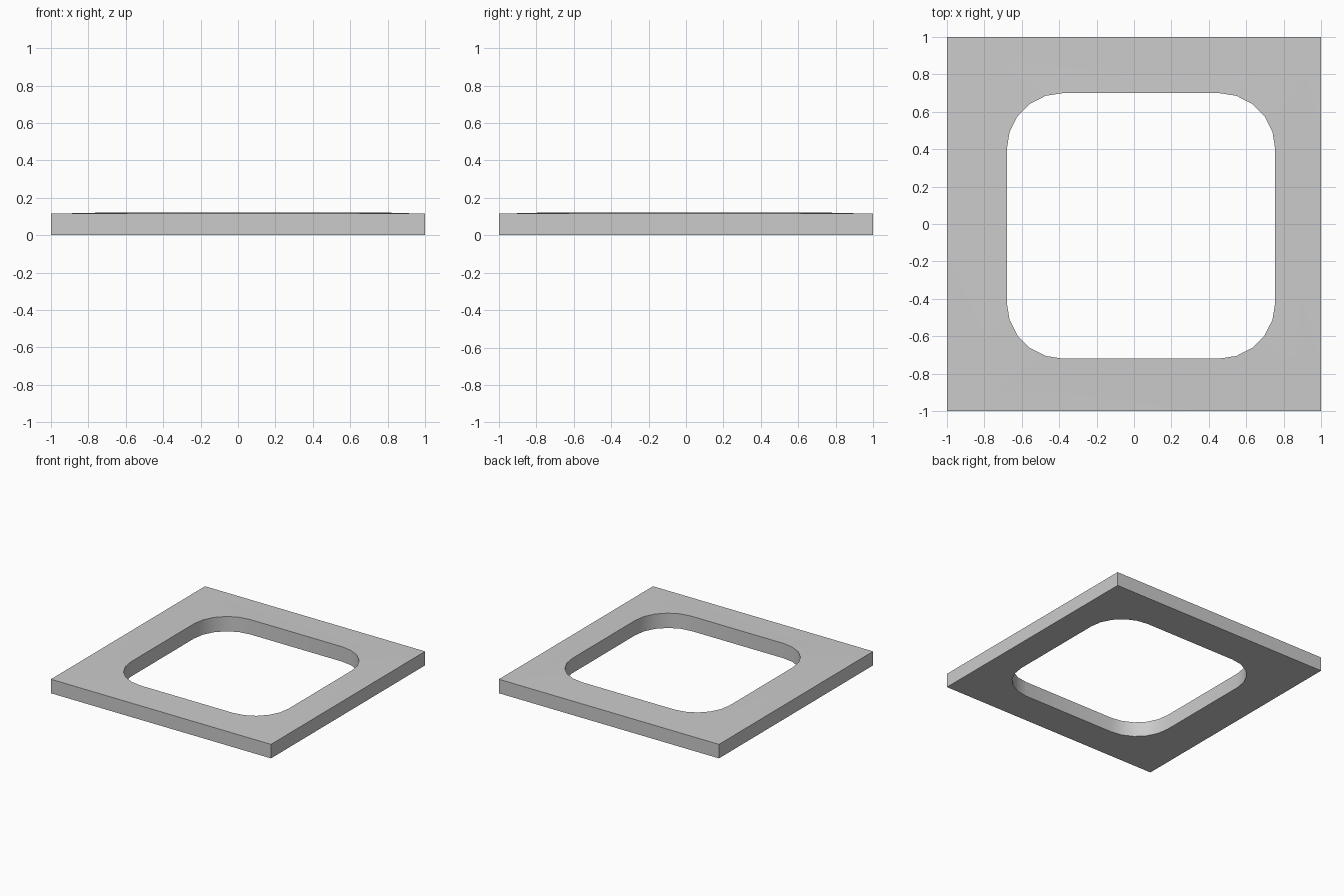
import bpy, bmesh, math

if "Cube" in bpy.data.objects:
    bpy.data.objects.remove(bpy.data.objects["Cube"])

STEPS = 5                      # segments per rounded corner
R = 0.30                       # corner radius of the opening
OUTER_Z, RIM_Z = 0.115, 0.122  # top rises slightly towards the opening

# Per corner: outer corner and arc centre, counter-clockwise from +x +y
outer = [(1, 1), (-1, 1), (-1, -1), (1, -1)]
centres = [(0.455, 0.40), (-0.38, 0.40), (-0.38, -0.42), (0.455, -0.42)]

bm = bmesh.new()


def ring(points, z):
    return [bm.verts.new((x, y, z)) for x, y in points]


# Rounded opening outline
hole = []
for k, (cx, cy) in enumerate(centres):
    for i in range(STEPS + 1):
        a = math.radians(90 * (k + i / STEPS))
        hole.append((cx + R * math.cos(a), cy + R * math.sin(a)))

out_top, out_bot = ring(outer, OUTER_Z), ring(outer, 0)
in_top, in_bot = ring(hole, RIM_Z), ring(hole, 0)
n = len(hole)

# Top and bottom: fan at each corner, one quad along each side
for o, h in ((out_top, in_top), (out_bot, in_bot)):
    for k in range(4):
        s = k * (STEPS + 1)
        for i in range(STEPS):
            bm.faces.new((o[k], h[s + i + 1], h[s + i]))
        bm.faces.new((o[k], o[(k + 1) % 4], h[(s + STEPS + 1) % n], h[s + STEPS]))

# Outer and inner walls
for top, bot in ((out_top, out_bot), (in_top, in_bot)):
    m = len(top)
    for i in range(m):
        j = (i + 1) % m
        bm.faces.new((bot[i], bot[j], top[j], top[i]))

bmesh.ops.recalc_face_normals(bm, faces=bm.faces)
mesh = bpy.data.meshes.new("square_frame")
bm.to_mesh(mesh)
bm.free()
frame = bpy.data.objects.new("square_frame", mesh)
bpy.context.collection.objects.link(frame)

# Smooth the rounded inner wall, keep the edges crisp
bpy.context.view_layer.objects.active = frame
frame.select_set(True)
bpy.ops.object.shade_smooth_by_angle(angle=math.radians(30))
